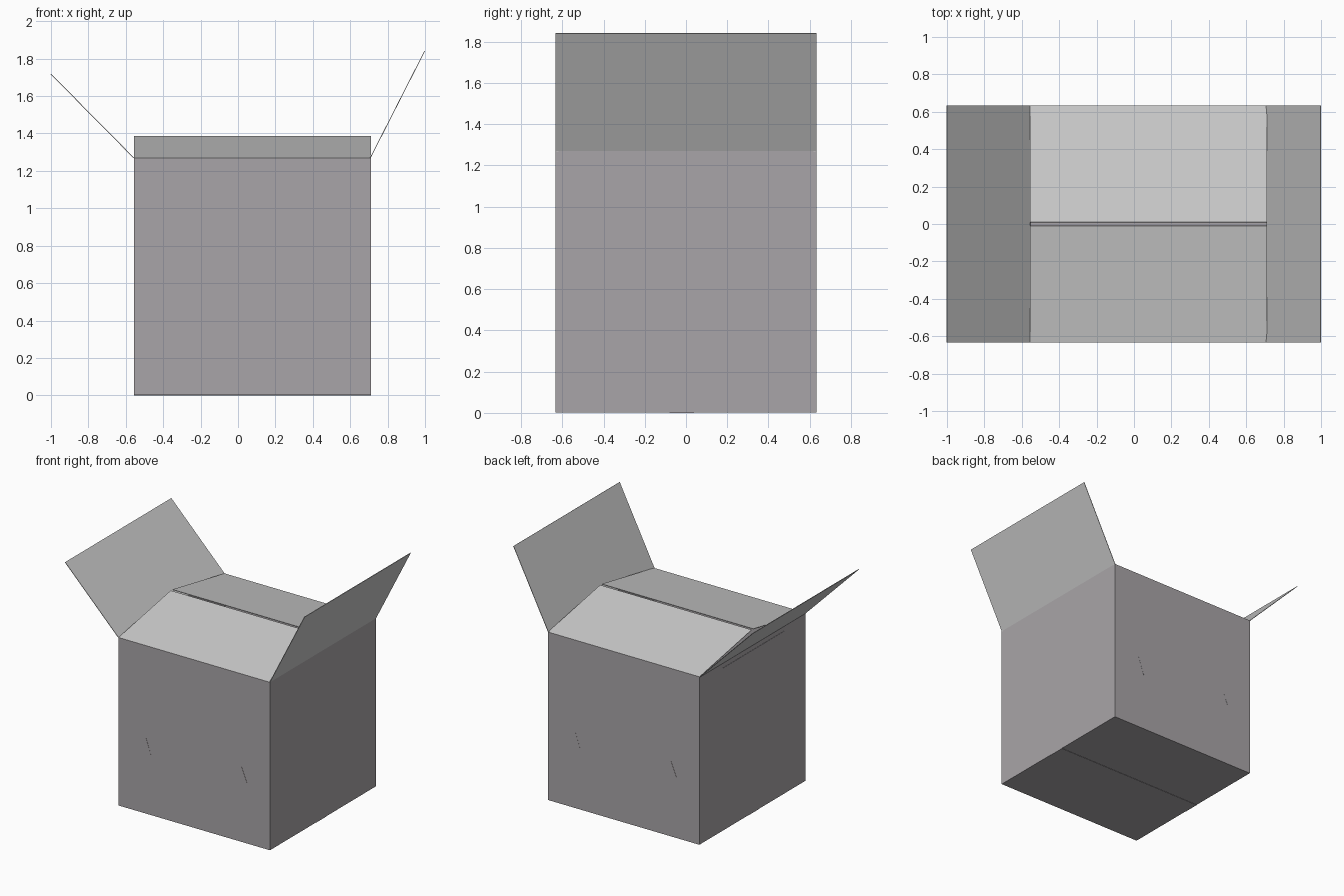
import bpy
import bmesh
from mathutils import Vector

cube = bpy.data.objects.get("Cube")
if cube:
    bpy.data.objects.remove(cube, do_unlink=True)


def make_material(name, rgb):
    mat = bpy.data.materials.new(name)
    mat.use_nodes = True
    mat.diffuse_color = (*rgb, 1.0)
    mat.node_tree.nodes["Principled BSDF"].inputs["Base Color"].default_value = (*rgb, 1.0)
    return mat


WALL = make_material("wall grey", (0.397, 0.376, 0.391))
FLAP = make_material("flap light grey", (0.604, 0.604, 0.604))

# Main dimensions
X0, X1 = -0.555, 0.71
Y = 0.633
Z0, Z1 = 0.002, 1.27
THICK = 0.004
MID = (X0 + X1) / 2


def sheet(name, corners, mat, inside=None, thick=THICK):
    """One card sheet; its outer face points away from the inside point."""
    bm = bmesh.new()
    face = bm.faces.new([bm.verts.new(c) for c in corners])
    face.normal_update()
    if inside is not None and face.normal.dot(face.calc_center_median() - Vector(inside)) < 0:
        face.normal_flip()
    mesh = bpy.data.meshes.new(name)
    bm.to_mesh(mesh)
    bm.free()
    mesh.materials.append(mat)
    obj = bpy.data.objects.new(name, mesh)
    bpy.context.collection.objects.link(obj)
    solid = obj.modifiers.new("card thickness", "SOLIDIFY")
    solid.thickness = thick
    solid.offset = -1.0
    return obj


CENTRE = (MID, 0, 0.6)

# Front and back: wall, sloping top flap, floor flap
for side, s in (("front", -1), ("back", 1)):
    y = s * Y
    sheet(side + "_wall", [(X0, y, Z0), (X1, y, Z0), (X1, y, Z1), (X0, y, Z1)], WALL, CENTRE)
    sheet(side + "_flap", [(X0, y, Z1), (X1, y, Z1), (X1, s * 0.01, 1.387), (X0, s * 0.01, 1.387)],
          FLAP, CENTRE)
    sheet(side + "_floor_flap", [(X0, y, Z0), (X1, y, Z0), (X1, s * 0.001, Z0), (X0, s * 0.001, Z0)],
          WALL, CENTRE)

    # Pair of slim slanted marks low on the wall
    for i, (xa, xb, za, zb) in enumerate(((-0.41, -0.365, 0.58, 0.45), (0.39, 0.435, 0.57, 0.46))):
        w = 0.006
        pts = [(MID - s * x, y + s * 0.001, z)
               for x, z in ((xa, za), (xa + w, za), (xb + w, zb), (xb, zb))]
        sheet(f"{side}_mark_{i + 1}", pts, WALL, CENTRE, 0.001)

# Left and right: wall and raised flap
for side, x, tip in (("right", X0, (-1.0, 1.72)), ("left", X1, (1.0, 1.84))):
    sheet(side + "_wall", [(x, -Y, Z0), (x, Y, Z0), (x, Y, Z1), (x, -Y, Z1)], WALL, CENTRE)
    sheet(side + "_flap", [(x, -Y, Z1), (x, Y, Z1), (tip[0], Y, tip[1]), (tip[0], -Y, tip[1])],
          FLAP, CENTRE)

# Square label on the right wall
LX = X0 - 0.002
sheet("side_label", [(LX, -0.38, 0.47), (LX, 0.36, 0.47), (LX, 0.36, 1.23), (LX, -0.38, 1.23)],
      WALL, CENTRE, 0.002)

# Sealing strip over the floor seam
sheet("floor_tape", [(X0, -0.08, 0), (X1, -0.08, 0), (X1, 0.04, 0), (X0, 0.04, 0)],
      WALL, CENTRE, 0.002)
